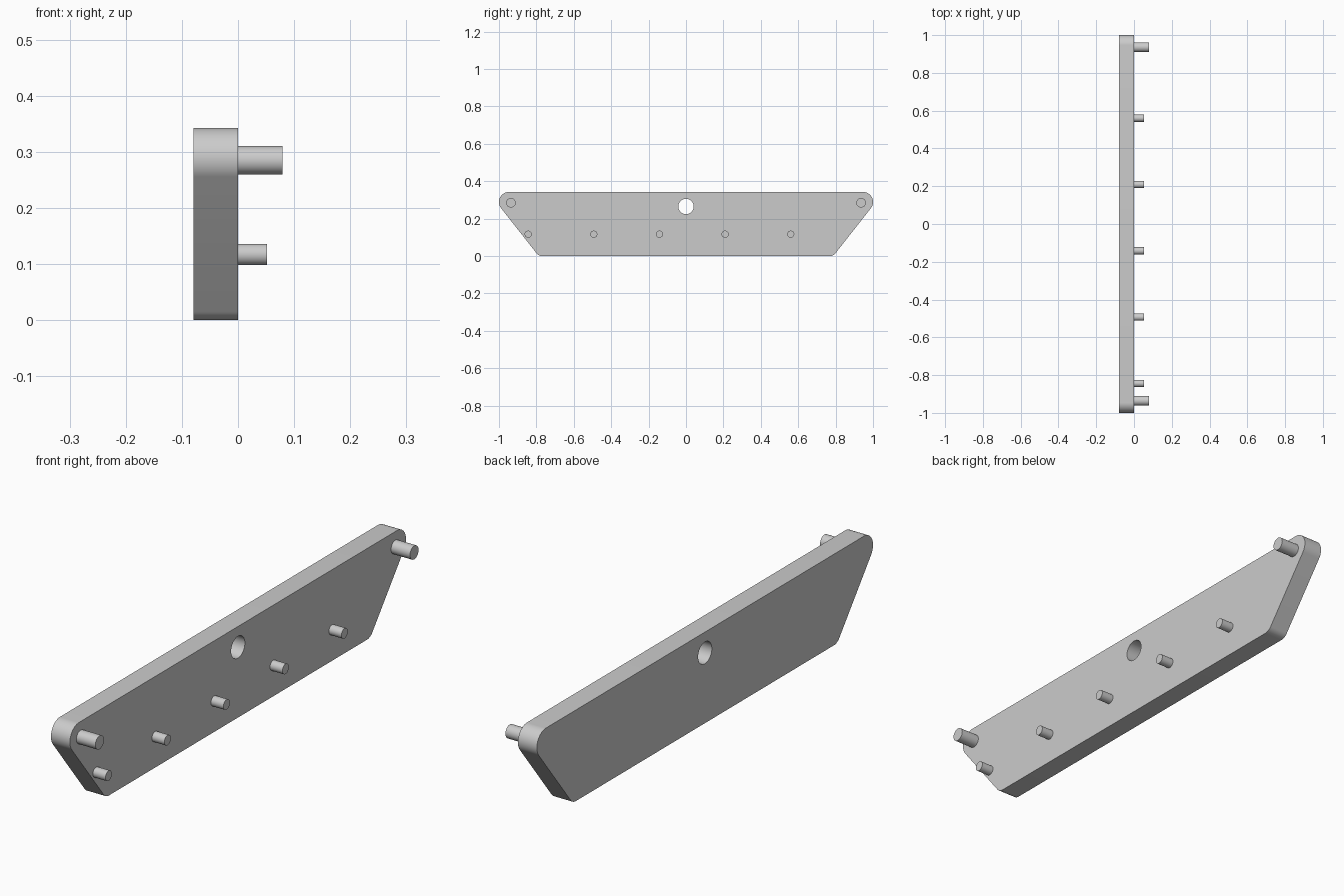
import bpy, bmesh
from math import cos, sin, pi, radians
from mathutils import Vector

if "Cube" in bpy.data.objects:
    bpy.data.objects.remove(bpy.data.objects["Cube"])

THICK = 0.079
SLOPE = radians(-38.2)  # outward normal direction of the slanted ends


def arc(cy, cz, r, start, end, n):
    return [(cy + r * cos(start + (end - start) * i / n),
             cz + r * sin(start + (end - start) * i / n)) for i in range(n + 1)]


def finish(obj):
    bpy.ops.object.select_all(action='DESELECT')
    obj.select_set(True)
    bpy.context.view_layer.objects.active = obj
    bpy.ops.object.shade_smooth_by_angle(angle=radians(30))


def plate(name, loops):
    bm = bmesh.new()
    edges = []
    for loop in loops:
        vs = [bm.verts.new((-THICK, y, z)) for y, z in loop]
        edges += [bm.edges.new((a, b)) for a, b in zip(vs, vs[1:] + vs[:1])]
    bmesh.ops.triangle_fill(bm, edges=edges, use_beauty=True)
    ext = bmesh.ops.extrude_face_region(bm, geom=bm.faces[:], use_keep_orig=True)
    moved = [g for g in ext['geom'] if isinstance(g, bmesh.types.BMVert)]
    bmesh.ops.translate(bm, verts=moved, vec=Vector((THICK, 0, 0)))
    bmesh.ops.recalc_face_normals(bm, faces=bm.faces[:])
    mesh = bpy.data.meshes.new(name)
    bm.to_mesh(mesh)
    bm.free()
    obj = bpy.data.objects.new(name, mesh)
    bpy.context.collection.objects.link(obj)
    finish(obj)


def pin(name, y, z, r, length):
    root = -0.004  # slightly sunk into the plate
    bpy.ops.mesh.primitive_cylinder_add(
        vertices=48, radius=r, depth=length - root,
        location=((length + root) / 2, y, z), rotation=(0, pi / 2, 0))
    obj = bpy.context.object
    obj.name = name
    finish(obj)


# Backing plate: tapered outline with rounded corners and a hanging hole
top_r, low_r = 0.054, 0.04
top_y, top_z = 1 - top_r, 0.343 - top_r
low_y = top_y + (top_r - low_r + (low_r - top_z) * -sin(SLOPE)) / cos(SLOPE)
half = arc(low_y, low_r, low_r, -pi / 2, SLOPE, 10)
half += arc(top_y, top_z, top_r, SLOPE, pi / 2, 24)
outline = half + [(-y, z) for y, z in reversed(half)]
hole = arc(0, 0.265, 0.041, 0, 2 * pi, 48)[:-1]
plate("backing_plate", [outline, hole])

# Large pegs near the upper corners
for side in (-1, 1):
    pin("corner_peg", side * 0.936, 0.285, 0.0255, THICK)

# Row of small pegs
for i in range(5):
    pin("row_peg", -0.844 + 0.351 * i, 0.117, 0.019, 0.052)
